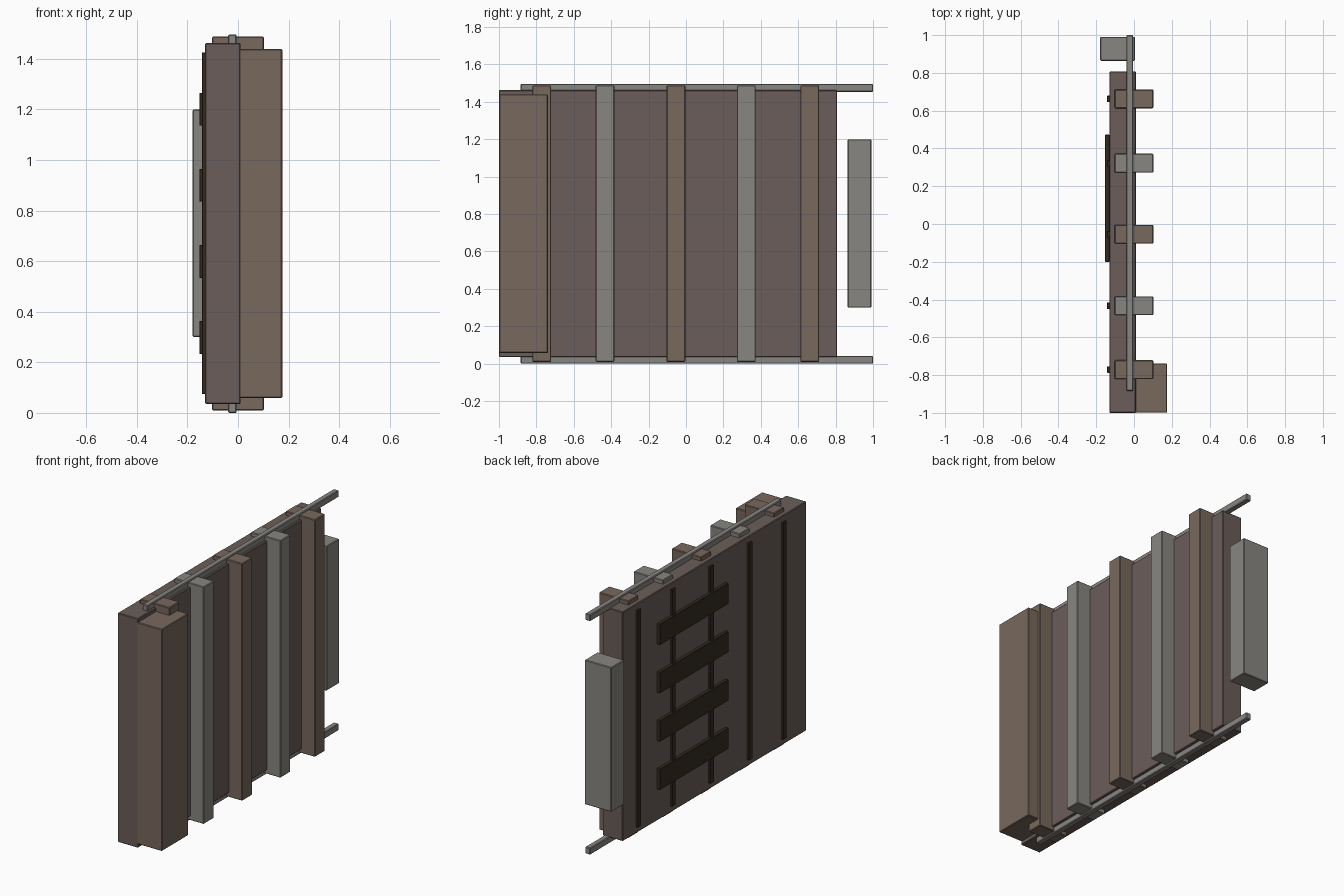
import bpy
import bmesh

if "Cube" in bpy.data.objects:
    bpy.data.objects.remove(bpy.data.objects["Cube"])


def material(name, rgb):
    m = bpy.data.materials.new(name)
    m.diffuse_color = (*rgb, 1)
    m.use_nodes = True
    m.node_tree.nodes["Principled BSDF"].inputs["Base Color"].default_value = m.diffuse_color
    return m


PANEL = material("panel_brown", (0.145, 0.11, 0.10))
WOOD = material("post_brown", (0.19, 0.14, 0.11))
METAL = material("metal_grey", (0.25, 0.24, 0.22))
DARK = material("dark_trim", (0.035, 0.024, 0.013))


def box(name, xs, ys, zs, mat, bevel=0.004):
    """Box given by its min/max on each axis, with a fine chamfer."""
    bm = bmesh.new()
    bmesh.ops.create_cube(bm, size=1)
    spans = (xs, ys, zs)
    for v in bm.verts:
        for i, (lo, hi) in enumerate(spans):
            v.co[i] = (hi - lo) * v.co[i]
    mesh = bpy.data.meshes.new(name)
    bm.to_mesh(mesh)
    bm.free()
    mesh.materials.append(mat)
    obj = bpy.data.objects.new(name, mesh)
    obj.location = [(lo + hi) / 2 for lo, hi in spans]
    bpy.context.collection.objects.link(obj)
    mod = obj.modifiers.new("chamfer", 'BEVEL')
    mod.width = bevel
    mod.segments = 1
    return obj


# Main wall panel and the thick post at its front end
box("wall_panel", (-0.13, 0.01), (-1.0, 0.808), (0.035, 1.463), PANEL)
box("end_post", (0.0, 0.175), (-0.999, -0.738), (0.058, 1.44), WOOD)

# Vertical ribs through the panel, with a thin dark strip behind each
for i, y in enumerate((-0.771, -0.433, -0.054, 0.322, 0.662)):
    box(f"rib_{i + 1}", (-0.102, 0.102), (y - 0.05, y + 0.05),
        (0.01, 1.488), METAL if i % 2 else WOOD)
    box(f"back_strip_{i + 1}", (-0.143, -0.125), (y - 0.017, y + 0.017),
        (0.074, 1.426), DARK, 0.002)

# Long rails along the bottom and top edges
for name, z in (("bottom_rail", 0.021), ("top_rail", 1.475)):
    box(name, (-0.04, -0.005), (-0.884, 1.0), (z - 0.021, z + 0.021), METAL)

# Separate upright block past the rear end
box("side_block", (-0.179, 0.005), (0.864, 0.991), (0.30, 1.20), METAL)

# Horizontal planks on the back
for i in range(4):
    z = 0.298 + 0.301 * i
    box(f"back_plank_{i + 1}", (-0.153, -0.13), (-0.2, 0.473),
        (z - 0.065, z + 0.065), DARK, 0.002)
